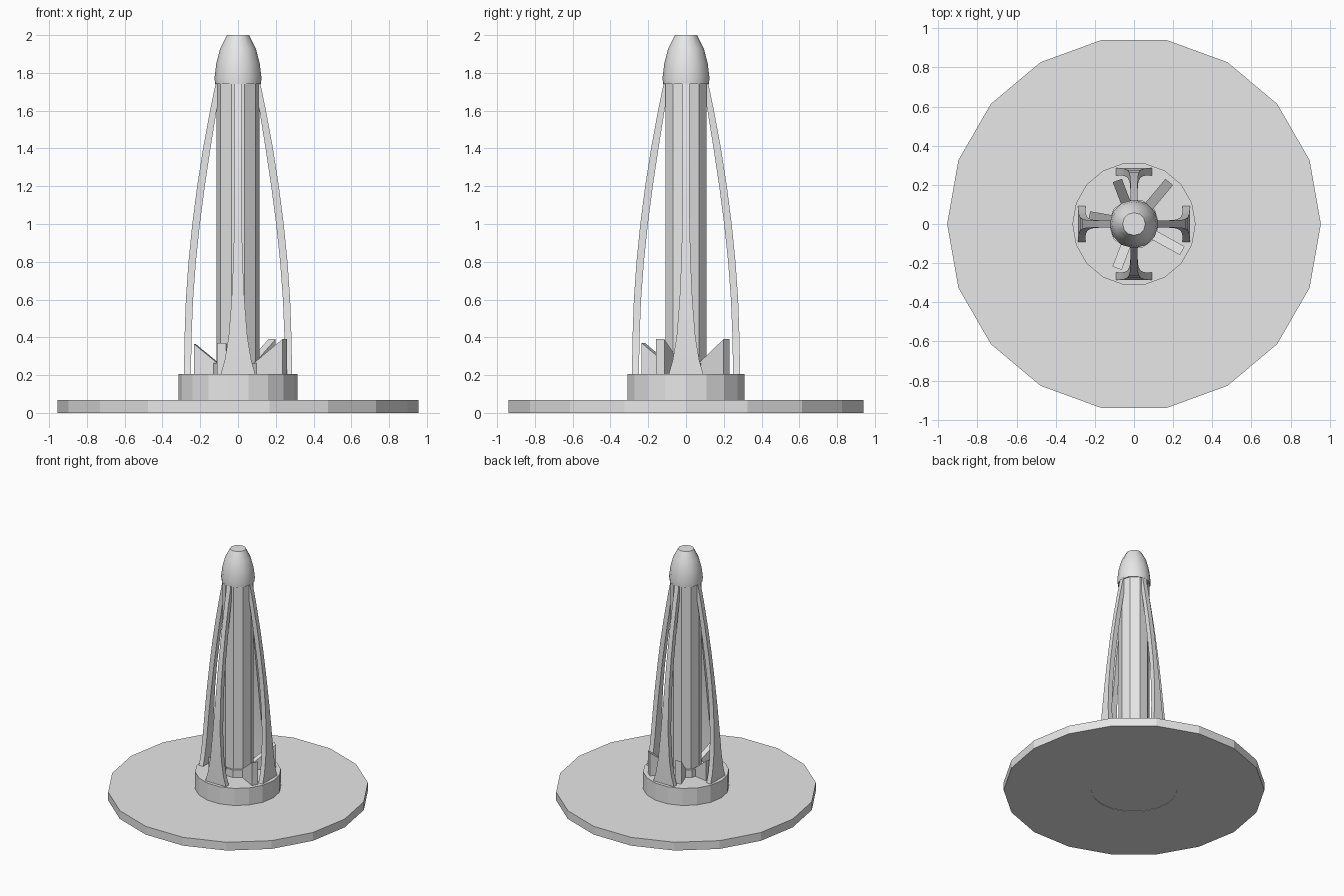
import bpy
import bmesh
from math import cos, sin, pi, radians
from mathutils import Matrix

cube = bpy.data.objects.get("Cube")
if cube:
    bpy.data.objects.remove(cube, do_unlink=True)

GREY = (0.8, 0.8, 0.8, 1)
grey = bpy.data.materials.new("plain grey")
grey.use_nodes = True
grey.diffuse_color = GREY
grey.node_tree.nodes["Principled BSDF"].inputs["Base Color"].default_value = GREY


def finish(name, bm, angle=0.0, smooth=False):
    """Turn a bmesh into a named object, turned about the z axis."""
    bmesh.ops.recalc_face_normals(bm, faces=bm.faces)
    bm.transform(Matrix.Rotation(angle, 4, "Z"))
    mesh = bpy.data.meshes.new(name)
    bm.to_mesh(mesh)
    bm.free()
    mesh.materials.append(grey)
    if smooth:
        mesh.shade_smooth()
        mesh.set_sharp_from_angle(angle=radians(33))
    obj = bpy.data.objects.new(name, mesh)
    bpy.context.collection.objects.link(obj)
    return obj


def loft(bm, rings):
    """Skin a stack of equal rings and cap both ends."""
    loops = [[bm.verts.new(p) for p in ring] for ring in rings]
    n = len(loops[0])
    for low, high in zip(loops, loops[1:]):
        for i in range(n):
            j = (i + 1) % n
            bm.faces.new((low[i], low[j], high[j], high[i]))
    bm.faces.new(loops[0][::-1])
    bm.faces.new(loops[-1])


def turned(name, sides, profile, smooth=False):
    """Faceted round part from (radius, height) pairs."""
    bm = bmesh.new()
    turns = [2 * pi * i / sides for i in range(sides)]
    loft(bm, [[(r * cos(a), r * sin(a), z) for a in turns] for r, z in profile])
    return finish(name, bm, smooth=smooth)


# Base with a shallow recess below, pedestal and body
turned("ground_disc", 18, [(0.315, 0.003), (0.315, 0), (0.955, 0), (0.955, 0.067)])
turned("pedestal", 18, [(0.315, 0.03), (0.315, 0.205)])
turned("column_foot", 10, [(0.13, 0.2), (0.13, 0.265)])
turned("column", 10, [(0.115, 0.2), (0.115, 1.76)])
turned("nose_cone", 12, [(0.122, 1.74), (0.124, 1.775), (0.115, 1.85),
                         (0.094, 1.93), (0.058, 2.0)], smooth=True)

# Four bowed fins: height, outer radius, inner radius, half width
FIN = [(0.2, 0.285, 0.248, 0.093), (0.28, 0.285, 0.248, 0.07),
       (0.4, 0.283, 0.246, 0.05), (0.6, 0.276, 0.238, 0.034),
       (0.8, 0.262, 0.223, 0.025), (1.0, 0.242, 0.202, 0.02),
       (1.2, 0.216, 0.176, 0.019), (1.4, 0.185, 0.146, 0.018),
       (1.6, 0.148, 0.114, 0.018), (1.76, 0.115, 0.08, 0.018)]
for k, side in enumerate(("left", "back", "right", "front")):
    bm = bmesh.new()
    loft(bm, [[(o, -w, z), (o, w, z), (i, w, z), (i, -w, z)]
              for z, o, i, w in FIN])
    finish(side + "_fin", bm, k * pi / 2, smooth=True)

# Sloped braces around the foot: direction, reach, top height
BRACES = [(50, 0.28, 0.39), (111, 0.238, 0.39), (170, 0.232, 0.365),
          (249, 0.242, 0.37), (331, 0.282, 0.39)]
for k, (turn, reach, top) in enumerate(BRACES):
    bm = bmesh.new()
    side = [(0.09, 0.2), (reach, 0.2), (reach, top), (0.09, 0.25)]
    loft(bm, [[(r, y, z) for r, z in side] for y in (-0.025, 0.025)])
    finish(f"brace_{k + 1}", bm, radians(turn))
